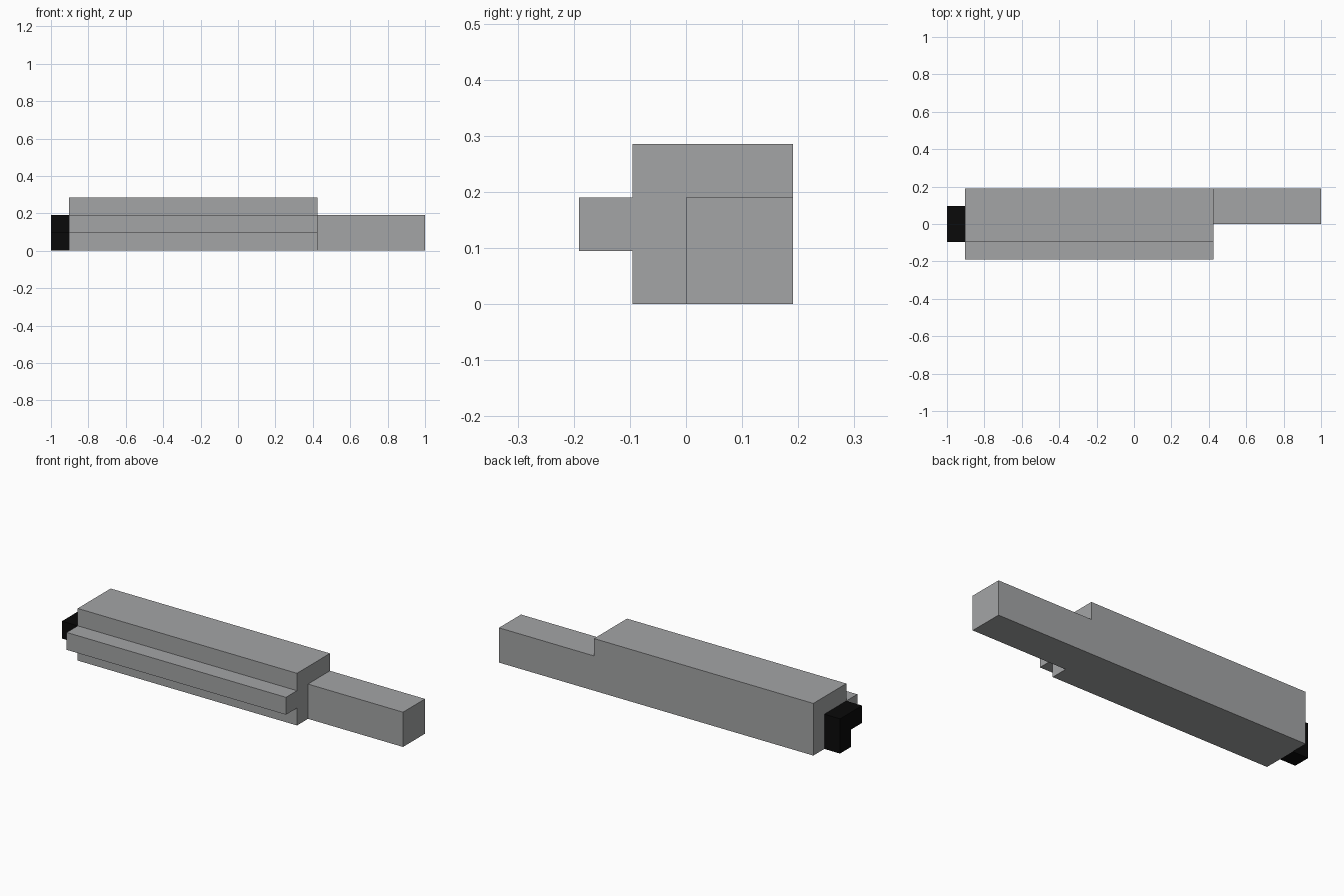
import bpy

if "Cube" in bpy.data.objects:
    bpy.data.objects.remove(bpy.data.objects["Cube"])


def material(name, rgb):
    m = bpy.data.materials.new(name)
    m.diffuse_color = (*rgb, 1.0)
    m.use_nodes = True
    m.node_tree.nodes["Principled BSDF"].inputs["Base Color"].default_value = m.diffuse_color
    return m


def extrude_profile(name, profile, x0, x1, mat):
    """Sweep a (y, z) outline, counter-clockwise seen from +x, from x0 to x1."""
    n = len(profile)
    verts = [(x, y, z) for x in (x0, x1) for y, z in profile]
    faces = [tuple(range(n))[::-1], tuple(range(n, 2 * n))]
    faces += [(i, (i + 1) % n, n + (i + 1) % n, n + i) for i in range(n)]
    mesh = bpy.data.meshes.new(name)
    mesh.from_pydata(verts, [], faces)
    mesh.materials.append(mat)
    obj = bpy.data.objects.new(name, mesh)
    bpy.context.collection.objects.link(obj)
    return obj


grey = material("grey", (0.37, 0.375, 0.38))
black = material("black", (0.003, 0.003, 0.003))

U = 0.0952           # grid unit shared by all parts
BACK, TOP = 2 * U, 3 * U
X_END, X_BODY, X_STEP = -1.0, -1.0 + U, 0.424

# Main body with the long rail along its front side
extrude_profile("body", [(-U, 0), (BACK, 0), (BACK, TOP), (-U, TOP),
                         (-U, 2 * U), (-2 * U, 2 * U), (-2 * U, U), (-U, U)],
                X_BODY, X_STEP, grey)

# Lower, narrower arm at the right end
extrude_profile("arm", [(0, 0), (BACK, 0), (BACK, 2 * U), (0, 2 * U)],
                X_STEP, 1.0, grey)

# L-shaped end block on the left
extrude_profile("end_block", [(0, 0), (U, 0), (U, 2 * U), (-U, 2 * U),
                              (-U, U), (0, U)],
                X_END, X_BODY, black)
